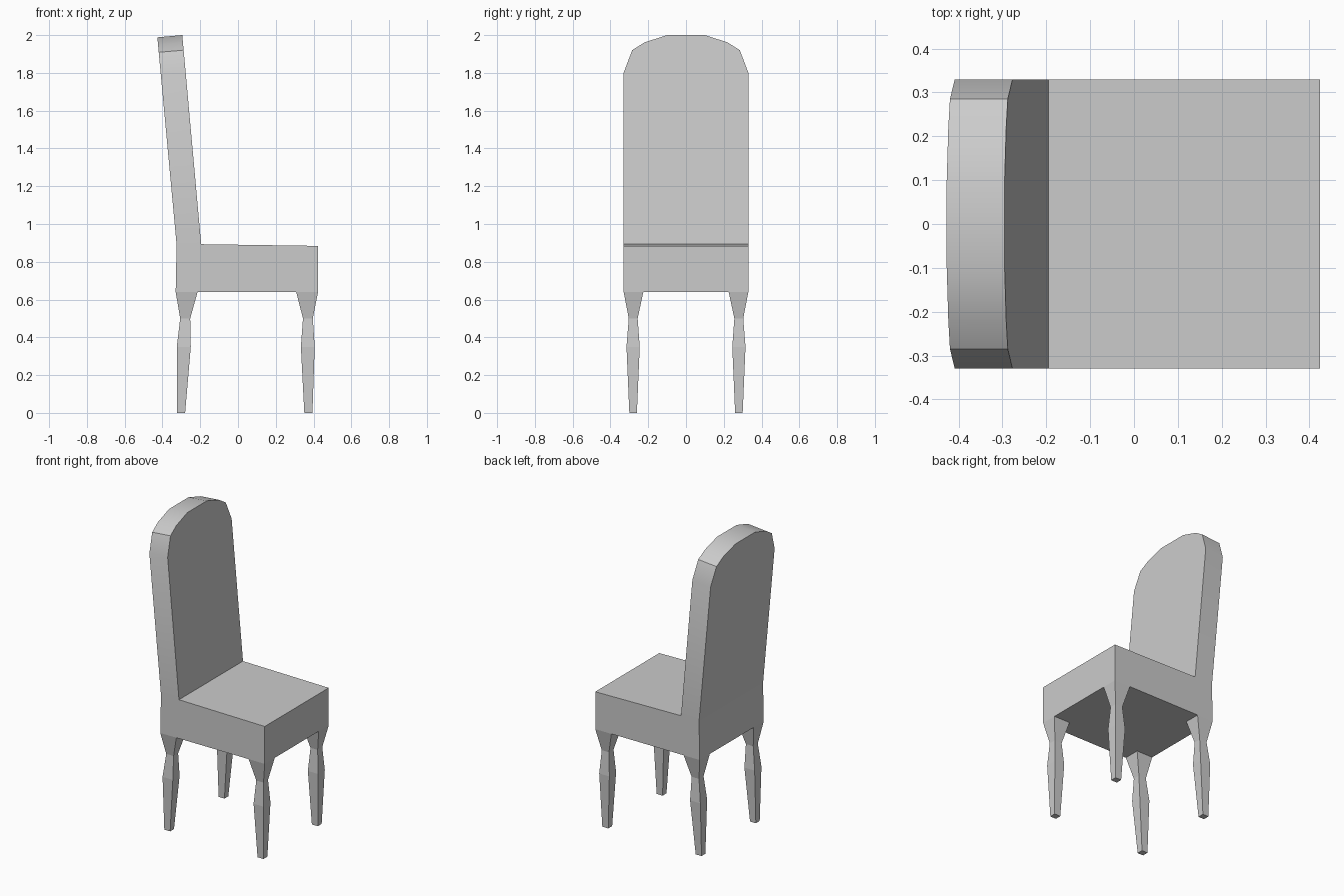
import bpy, bmesh

if "Cube" in bpy.data.objects:
    bpy.data.objects.remove(bpy.data.objects["Cube"])


def loft(name, rings):
    """Join equal-length closed rings of points into a capped solid."""
    bm = bmesh.new()
    loops = [[bm.verts.new(p) for p in ring] for ring in rings]
    n = len(loops[0])
    for a, b in zip(loops, loops[1:]):
        for i in range(n):
            j = (i + 1) % n
            bm.faces.new((a[i], a[j], b[j], b[i]))
    bm.faces.new(loops[0])
    bm.faces.new(loops[-1])
    bmesh.ops.recalc_face_normals(bm, faces=bm.faces)
    mesh = bpy.data.meshes.new(name)
    bm.to_mesh(mesh)
    bm.free()
    obj = bpy.data.objects.new(name, mesh)
    bpy.context.collection.objects.link(obj)
    return obj


# Seat: side profile (x, z) extruded across the width
HALF = 0.33
seat_profile = [(-0.33, 0.64), (0.424, 0.64), (0.424, 0.884),
                (-0.195, 0.893), (-0.325, 0.89)]
loft("seat", [[(x, y, z) for x, z in seat_profile] for y in (-HALF, HALF)])

# Backrest: arched outline (y, height fraction) on a leaning slab
arch = [(HALF, 0), (HALF, 0.82), (0.285, 0.928), (0.22, 0.965), (0.10, 1)]
outline = arch + [(-y, t) for y, t in reversed(arch)]


def slab_ring(bottom, top):
    (x0, z0), (x1, z1) = bottom, top
    return [(x0 + (x1 - x0) * t, y, z0 + (z1 - z0) * t) for y, t in outline]


back = loft("backrest", [slab_ring((-0.325, 0.89), (-0.427, 1.988)),
                         slab_ring((-0.195, 0.893), (-0.295, 2.0))])
# Softly shaded arch rim, flat front and rear
for f in back.data.polygons:
    f.use_smooth = len(f.vertices) == 4
bpy.context.view_layer.objects.active = back
back.select_set(True)
bpy.ops.object.shade_smooth_by_angle(angle=0.6)

# Legs: square sections (z, x min, x max) with shared y ranges
heights = [0, 0.35, 0.50, 0.64]
y_range = [(0.26, 0.30), (0.245, 0.315), (0.256, 0.303), (0.226, HALF)]
x_ranges = {
    "rear": [(-0.322, -0.28), (-0.324, -0.25), (-0.306, -0.253), (-0.33, -0.214)],
    "front": [(0.351, 0.394), (0.333, 0.406), (0.344, 0.396), (0.308, 0.424)],
}
for place, x_range in x_ranges.items():
    for side, s in (("left", -1), ("right", 1)):
        rings = [[(a, s * c, z), (b, s * c, z), (b, s * d, z), (a, s * d, z)]
                 for z, (a, b), (c, d) in zip(heights, x_range, y_range)]
        loft(f"{place}_leg_{side}", rings)
